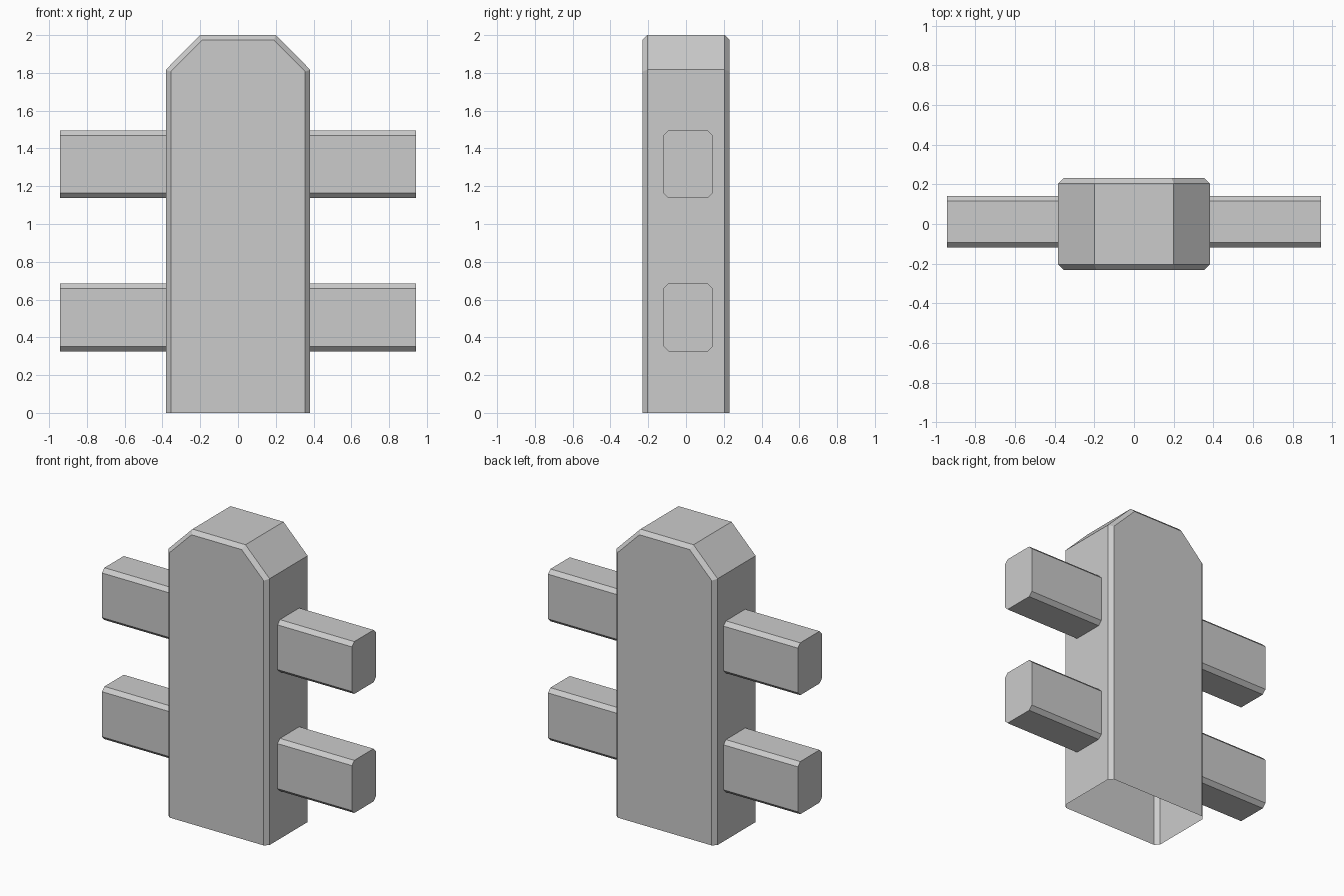
import bpy, bmesh

if "Cube" in bpy.data.objects:
    bpy.data.objects.remove(bpy.data.objects["Cube"])

BEVEL = 0.026


def loft(name, rings, caps=True, closed=True):
    """Skin a row of matching point rings and cap both ends."""
    bm = bmesh.new()
    rows = [[bm.verts.new(p) for p in ring] for ring in rings]
    n = len(rows[0])
    for a, b in zip(rows, rows[1:]):
        for i in range(n if closed else n - 1):
            j = (i + 1) % n
            bm.faces.new((a[i], a[j], b[j], b[i]))
    if caps:
        bm.faces.new(rows[0][::-1])
        bm.faces.new(rows[-1])
    bmesh.ops.recalc_face_normals(bm, faces=bm.faces)
    mesh = bpy.data.meshes.new(name)
    bm.to_mesh(mesh)
    bm.free()
    obj = bpy.data.objects.new(name, mesh)
    bpy.context.collection.objects.link(obj)
    return obj


def post_ring(y, inset):
    """Post outline with clipped top corners, open along the bottom."""
    k = inset * 0.414
    half = [(0.382 - inset, 0), (0.382 - inset, 1.817 - k), (0.2 - k, 2 - inset)]
    pts = half + [(-x, z) for x, z in reversed(half)]
    return [(x, y, z) for x, z in pts]


def rail_ring(x, z0, z1, y0=-0.119, y1=0.141, b=BEVEL):
    """Rectangular rail section with chamfered corners."""
    return [(x, y0 + b, z0), (x, y1 - b, z0), (x, y1, z0 + b), (x, y1, z1 - b),
            (x, y1 - b, z1), (x, y0 + b, z1), (x, y0, z1 - b), (x, y0, z0 + b)]


# Upright post: bevelled front and back, hollow with no bottom face
loft("post", [post_ring(y, i) for y, i in
              ((-0.231, BEVEL), (-0.205, 0), (0.205, 0), (0.231, BEVEL))],
     closed=False)

# Two rails running through the post
for name, z0, z1 in (("lower_rail", 0.326, 0.685), ("upper_rail", 1.138, 1.495)):
    loft(name, [rail_ring(x, z0, z1) for x in (-0.943, 0.943)])
